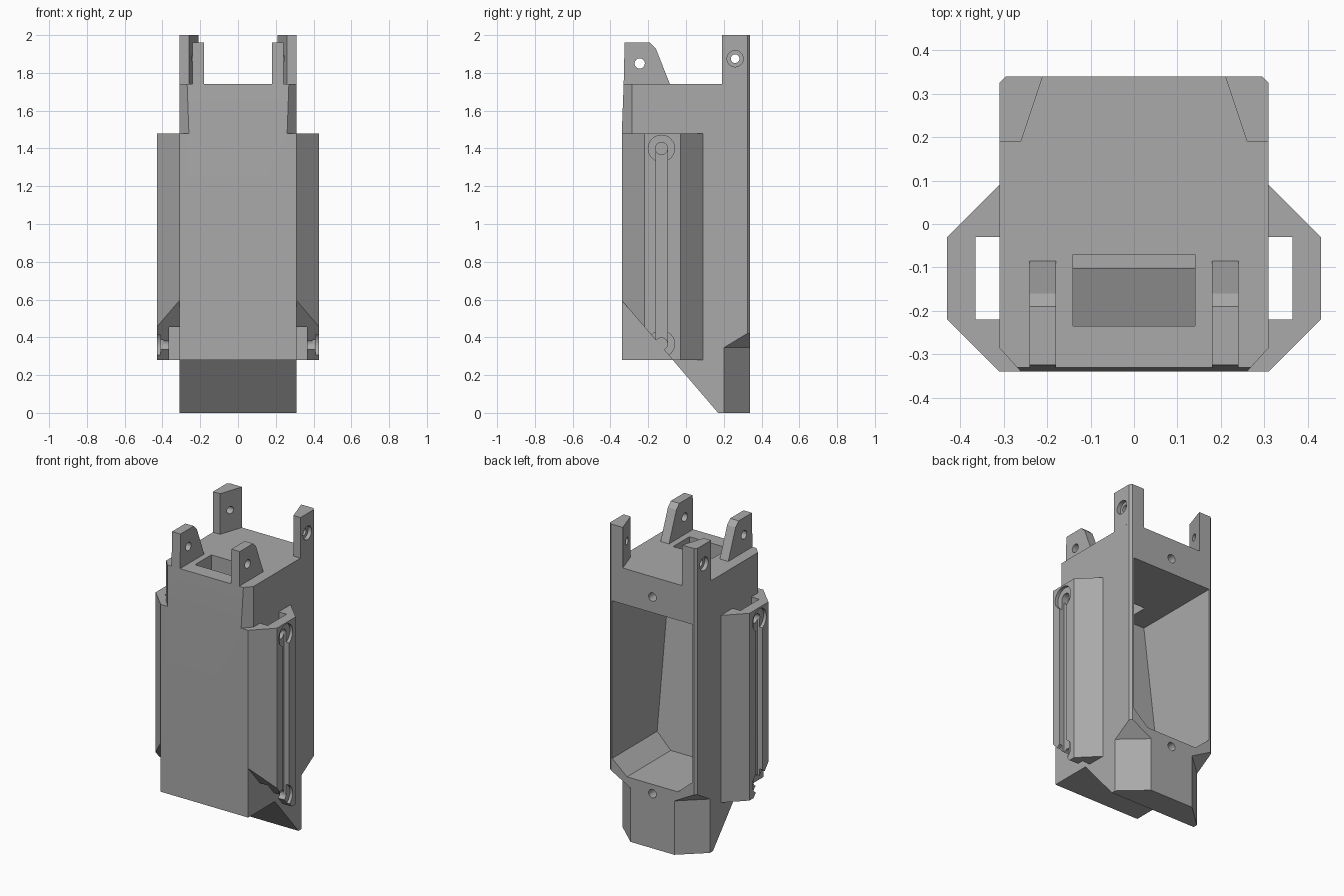
import bpy, bmesh, math
from mathutils import Vector

old = bpy.data.objects.get("Cube")
if old:
    bpy.data.objects.remove(old, do_unlink=True)

grey = bpy.data.materials.new("plain grey")
grey.use_nodes = True
grey.diffuse_color = (0.4, 0.4, 0.4, 1)
grey.node_tree.nodes["Principled BSDF"].inputs["Base Color"].default_value = (0.4, 0.4, 0.4, 1)


def finish(name, bm):
    bmesh.ops.recalc_face_normals(bm, faces=bm.faces)
    mesh = bpy.data.meshes.new(name)
    bm.to_mesh(mesh)
    bm.free()
    mesh.materials.append(grey)
    obj = bpy.data.objects.new(name, mesh)
    bpy.context.collection.objects.link(obj)
    return obj


def prism(name, poly, axis, lo, hi, slope_cut=False):
    """Extrude a 2D outline along one axis."""
    place = {"x": lambda a, b, t: (t, a, b),
             "y": lambda a, b, t: (a, t, b),
             "z": lambda a, b, t: (a, b, t)}[axis]
    bm = bmesh.new()
    rings = [[bm.verts.new(place(a, b, t)) for a, b in poly] for t in (lo, hi)]
    for ring in rings:
        bm.faces.new(ring)
    n = len(poly)
    for i in range(n):
        j = (i + 1) % n
        bm.faces.new((rings[0][i], rings[0][j], rings[1][j], rings[1][i]))
    if slope_cut:
        # trim along the slanted underside shared with the body
        bmesh.ops.bisect_plane(bm, geom=bm.verts[:] + bm.edges[:] + bm.faces[:],
                               plane_co=(0, 0.17, 0), plane_no=(0, -0.28, -0.24),
                               clear_outer=True)
        bmesh.ops.holes_fill(bm, edges=[e for e in bm.edges if e.is_boundary])
    return finish(name, bm)


def hull(name, points):
    bm = bmesh.new()
    for p in points:
        bm.verts.new(p)
    bmesh.ops.convex_hull(bm, input=bm.verts[:])
    bmesh.ops.dissolve_limit(bm, angle_limit=0.01, verts=bm.verts[:], edges=bm.edges[:])
    return finish(name, bm)


def rect(a0, a1, b0, b1):
    return [(a0, b0), (a1, b0), (a1, b1), (a0, b1)]


def circle(a, b, r, n=32):
    return [(a + r * math.cos(2 * math.pi * i / n), b + r * math.sin(2 * math.pi * i / n))
            for i in range(n)]


def cut(target, *cutters):
    for cutter in cutters:
        mod = target.modifiers.new("cut", "BOOLEAN")
        mod.operation = "DIFFERENCE"
        mod.solver = "EXACT"
        mod.object = cutter
        bpy.context.view_layer.objects.active = target
        bpy.ops.object.modifier_apply(modifier=mod.name)
        bpy.data.objects.remove(cutter, do_unlink=True)


def flip(poly, s):
    return [(s * a, b) for a, b in poly]


parts = []

# Main housing from its side outline
body = prism("housing", [(-0.34, 0.28), (-0.07, 0.28), (0.17, 0), (0.34, 0), (0.34, 1.74),
                         (-0.33, 1.74), (-0.34, 1.48)], "x", -0.31, 0.31)
parts.append(body)

# Tapered bay, open at the back, and the window in the roof
bay = []
for x, z, front in ((0.285, 1.51, -0.25), (0.285, 0.5, -0.115), (0.18, 0.41, -0.103)):
    bay += [(s * x, y, z) for s in (1, -1) for y in (front, 0.4)]
cut(body, hull("bay_cutter", bay),
    prism("window_cutter", rect(-0.14, 0.14, -0.235, -0.07), "z", 1.4, 1.8))

# Screw holes in the back rim
for z in (1.61, 0.35):
    cut(body, prism("screw_cutter", circle(0, z, 0.027), "y", 0.22, 0.4))

for s, side in ((1, "left"), (-1, "right")):
    # Housing corners: upper front, full-height back, lower back with a sloped top
    foot = []
    for x, y, top in ((0.465, 0.06, 0.345), (0, 0.48, 0.345), (0.465, 0.48, 0.6)):
        foot += [(s * x, y, -0.1), (s * x, y, top)]
    cut(body,
        prism("front_corner_cutter", flip([(0.21, -0.395), (0.36, -0.23), (0.36, -0.395)], s),
              "z", 1.48, 1.8),
        prism("back_corner_cutter", flip([(0.335, 0.3), (0.335, 0.36), (0.275, 0.36)], s),
              "z", -0.1, 1.8),
        hull("foot_cutter", foot))

    # Side rail with a vertical channel behind its outer wall
    rail = prism(side + "_rail", flip([(0.31, 0.09), (0.43, -0.03), (0.43, -0.22), (0.31, -0.34),
                                       (0.31, -0.22), (0.365, -0.22), (0.365, -0.03),
                                       (0.31, -0.03)], s), "z", 0.28, 1.48, slope_cut=True)
    cut(rail, prism("groove_cutter", rect(-0.16, -0.097, 0.365, 1.4), "x", s * 0.395, s * 0.5))
    for z in (0.365, 1.4):
        cut(rail, prism("recess_cutter", circle(-0.13, z, 0.07), "x", s * 0.41, s * 0.5),
            prism("hole_cutter", circle(-0.13, z, 0.032), "x", s * 0.34, s * 0.5))

    # Front lug with a pin hole
    lug = prism(side + "_front_lug", [(-0.33, 1.74), (-0.325, 1.96), (-0.19, 1.96),
                                      (-0.16, 1.93), (-0.085, 1.74)], "x", s * 0.18, s * 0.24)
    cut(lug, prism("pin_cutter", circle(-0.245, 1.85, 0.027), "x", s * 0.1, s * 0.3))

    # Back post with a counterbored hole
    post = prism(side + "_back_post", flip([(0.31, 0.19), (0.31, 0.325), (0.295, 0.34),
                                            (0.21, 0.34), (0.26, 0.19)], s), "z", 1.74, 2)
    cut(post, prism("pin_cutter", circle(0.26, 1.875, 0.023), "x", s * 0.1, s * 0.4),
        prism("bore_cutter", circle(0.26, 1.875, 0.043), "x", s * 0.285, s * 0.4))
    parts += [rail, lug, post]

# Smooth the round holes, keep every edge sharp
bpy.ops.object.select_all(action="DESELECT")
for obj in parts:
    obj.select_set(True)
bpy.context.view_layer.objects.active = body
bpy.ops.object.shade_smooth_by_angle(angle=math.radians(20))
